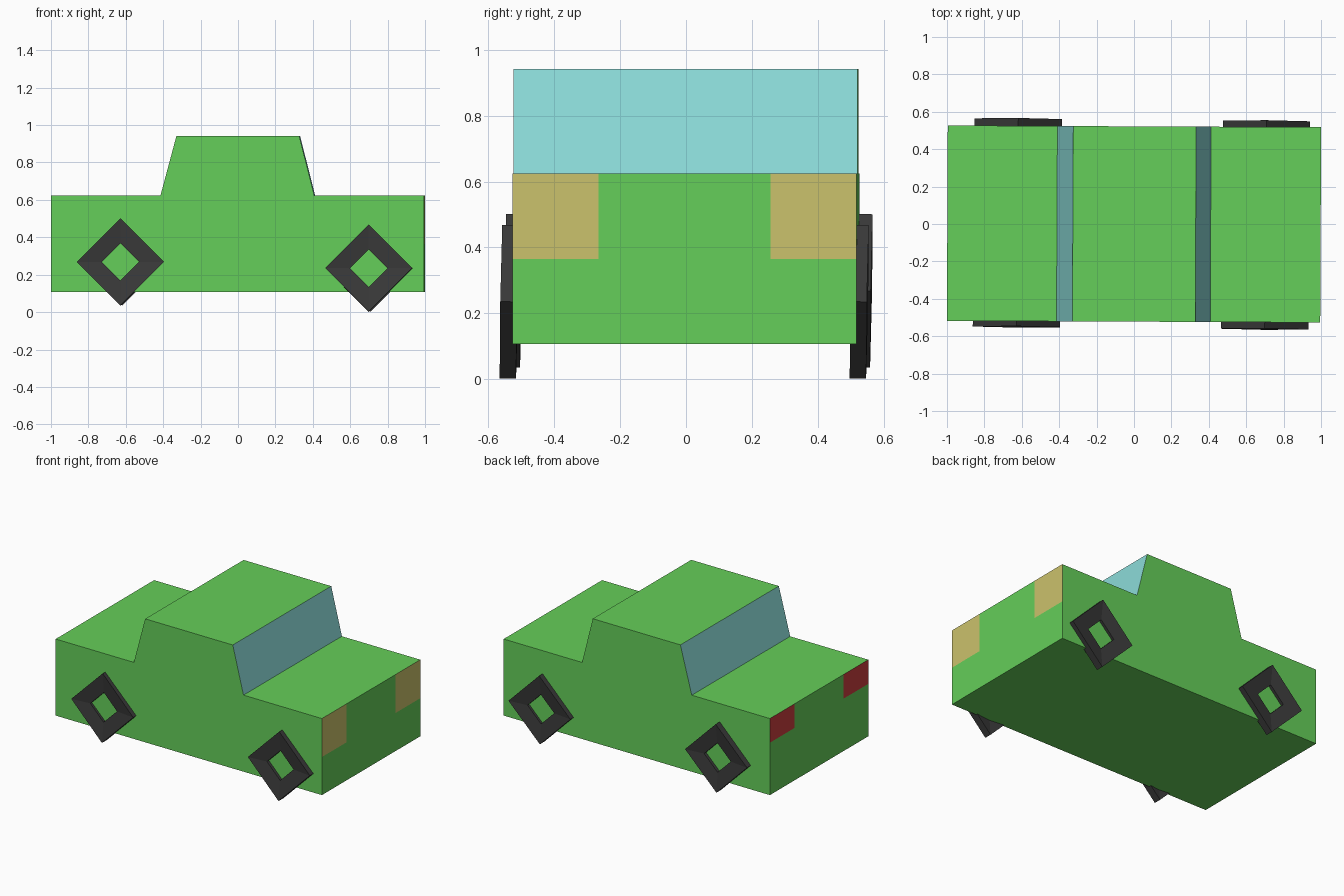
import bpy, bmesh, math
from mathutils import Vector

if "Cube" in bpy.data.objects:
    bpy.data.objects.remove(bpy.data.objects["Cube"])


def material(name, rgb):
    m = bpy.data.materials.new(name)
    m.diffuse_color = (*rgb, 1)
    m.use_nodes = True
    m.node_tree.nodes["Principled BSDF"].inputs["Base Color"].default_value = m.diffuse_color
    return m


GREEN = material("green paint", (0.13, 0.62, 0.10))
GLASS = material("pale blue glass", (0.26, 0.71, 0.69))
YELLOW = material("headlight yellow", (0.60, 0.54, 0.15))
RED = material("tail light red", (0.60, 0.05, 0.05))
BLACK = material("black rubber", (0.042, 0.042, 0.042))


def add_object(name, bm, mats):
    bmesh.ops.recalc_face_normals(bm, faces=bm.faces[:])
    me = bpy.data.meshes.new(name)
    bm.to_mesh(me)
    bm.free()
    for m in mats:
        me.materials.append(m)
    ob = bpy.data.objects.new(name, me)
    bpy.context.collection.objects.link(ob)
    return ob


# Car body: side profile extruded across the width
HALF = 0.522
TOP = 0.624
profile = [(-0.998, 0.107), (0.998, 0.107), (0.998, TOP), (0.41, TOP),
           (0.33, 0.941), (-0.327, 0.941), (-0.412, TOP), (-0.998, TOP)]
bm = bmesh.new()
side = bm.faces.new([bm.verts.new((x, -HALF, z)) for x, z in profile])
ext = bmesh.ops.extrude_face_region(bm, geom=[side], use_keep_orig=True)
bmesh.ops.translate(bm, vec=(0, 2 * HALF, 0),
                    verts=[g for g in ext["geom"] if isinstance(g, bmesh.types.BMVert)])
bmesh.ops.recalc_face_normals(bm, faces=bm.faces[:])


def end_faces(sign):
    return [f for f in bm.faces if f.normal.x * sign > 0.99]


def cut_end(sign, co, no):
    faces = end_faces(sign)
    geom = set(faces)
    for f in faces:
        geom.update(f.edges)
        geom.update(f.verts)
    bmesh.ops.bisect_plane(bm, geom=list(geom), plane_co=co, plane_no=no)
    bm.normal_update()


# Headlights and tail lights: upper corner panels cut into each end
for sign, light_z, slot in ((1, 0.364, 2), (-1, 0.461, 3)):
    for y in (-HALF / 2, HALF / 2):
        cut_end(sign, Vector((0, y, 0)), Vector((0, 1, 0)))
    cut_end(sign, Vector((0, 0, light_z)), Vector((0, 0, 1)))
    for f in end_faces(sign):
        c = f.calc_center_median()
        if abs(c.y) > HALF / 2 and c.z > light_z:
            f.material_index = slot

# Front and rear windows: the sloping cabin faces
for f in bm.faces:
    if 0.5 < abs(f.normal.x) < 0.99:
        f.material_index = 1

body = add_object("car_body", bm, [GREEN, GLASS, YELLOW, RED])
body.rotation_euler.z = -0.0045


# Wheels: four-sided rings with dished faces
def wheel(name, loc):
    section = [(0.233, -0.025), (0.233, 0.025), (0.10, 0.01), (0.10, -0.01)]
    bm = bmesh.new()
    rings = []
    for i in range(4):
        a = i * math.pi / 2
        rings.append([bm.verts.new((r * math.cos(a), y, r * math.sin(a))) for r, y in section])
    for i in range(4):
        a, b = rings[i], rings[(i + 1) % 4]
        for j in range(4):
            k = (j + 1) % 4
            bm.faces.new((a[j], a[k], b[k], b[j]))
    ob = add_object(name, bm, [BLACK])
    ob.location = loc
    ob.rotation_euler = (-0.017, 0, -0.009)


wheel("front_wheel_right", (0.699, -0.537, 0.235))
wheel("front_wheel_left", (0.709, 0.526, 0.235))
wheel("rear_wheel_right", (-0.629, -0.525, 0.268))
wheel("rear_wheel_left", (-0.619, 0.538, 0.268))
